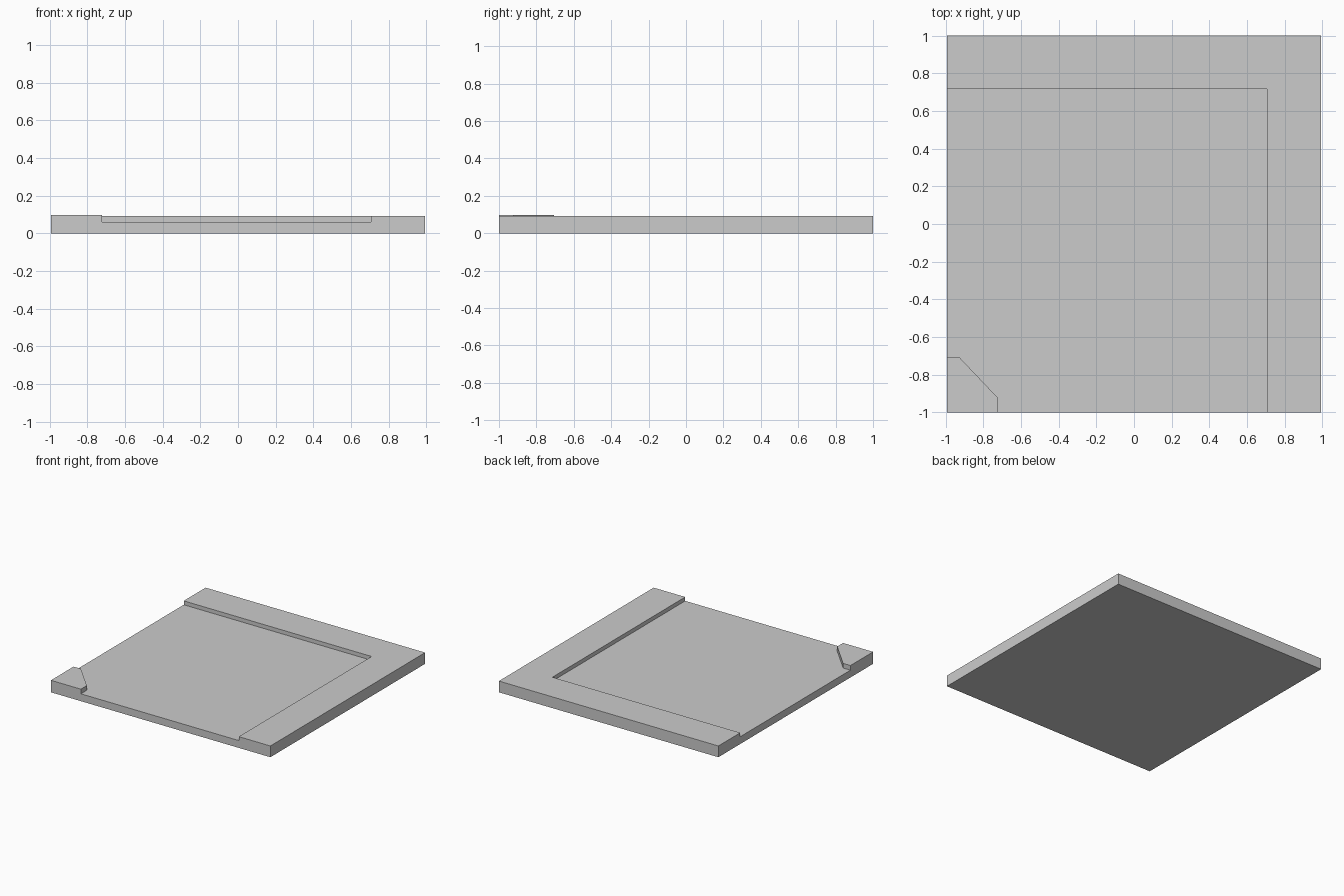
import bpy, bmesh
from math import radians

if "Cube" in bpy.data.objects:
    bpy.data.objects.remove(bpy.data.objects["Cube"])

X, Y = 0.993, 1.0
ROAD_Z, KERB_Z, CORNER_Z = 0.06, 0.092, 0.098

# Plan outlines: road bed, outer L pavement, inner corner pavement
road_plan = [(-X, 0.717), (-X, -0.707), (-0.927, -0.707), (-0.722, -0.923),
             (-0.722, -Y), (0.707, -Y), (0.707, 0.717)]
outer_plan = [(-X, Y), (-X, 0.717), (0.707, 0.717), (0.707, -Y), (X, -Y), (X, Y)]
corner_plan = [(-X, -Y), (-0.722, -Y), (-0.722, -0.923), (-0.927, -0.707), (-X, -0.707)]

bm = bmesh.new()
shared = {}


def add_face(plan):
    for p in plan:
        if p not in shared:
            shared[p] = bm.verts.new((*p, 0))
    return bm.faces.new([shared[p] for p in plan])


def raise_faces(faces, z):
    geom = bmesh.ops.extrude_face_region(bm, geom=faces)["geom"]
    for v in geom:
        if isinstance(v, bmesh.types.BMVert):
            v.co.z = z
    return [f for f in geom if isinstance(f, bmesh.types.BMFace)]


# Slab up to road level, then each pavement raised from it
plans = [add_face(p) for p in (road_plan, outer_plan, corner_plan)]
tops = [f for f in raise_faces(plans, ROAD_Z)
        if all(abs(v.co.z - ROAD_Z) < 1e-5 for v in f.verts)]
corner = min(tops, key=lambda f: f.calc_area())
outer = max(tops, key=lambda f: f.calc_center_bounds().y + max(v.co.x for v in f.verts)
            if f is not corner else -9)
# The outer pavement is the only top reaching the back edge
outer = next(f for f in tops if max(v.co.y for v in f.verts) > 0.9)
raise_faces([outer], KERB_Z)
raise_faces([corner], CORNER_Z)

# Merge flat neighbouring faces and tidy normals
bmesh.ops.dissolve_limit(bm, angle_limit=radians(1), verts=bm.verts[:], edges=bm.edges[:])
bmesh.ops.recalc_face_normals(bm, faces=bm.faces[:])

mesh = bpy.data.meshes.new("road_corner_tile")
bm.to_mesh(mesh)
bm.free()
bpy.context.collection.objects.link(bpy.data.objects.new("road_corner_tile", mesh))
